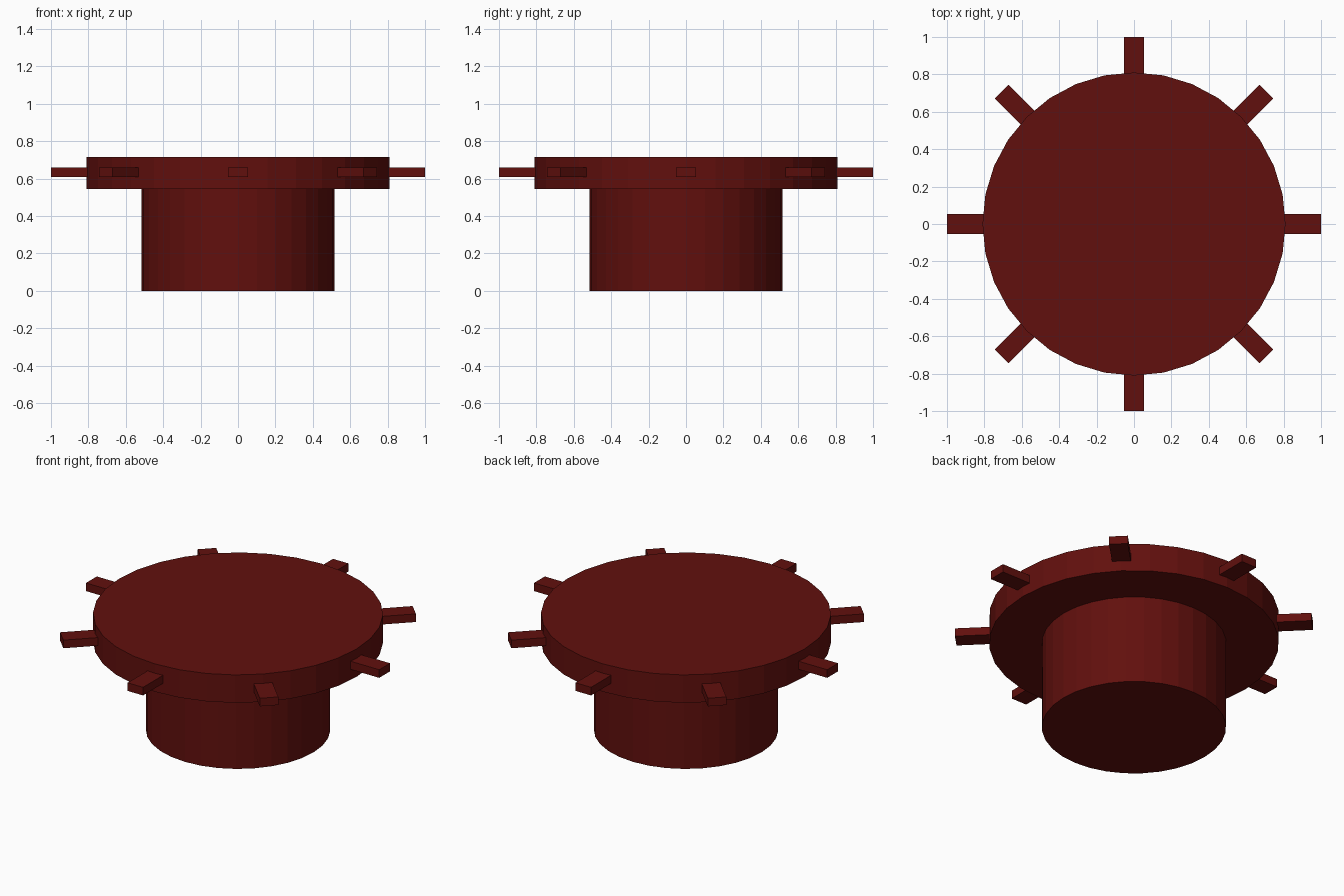
import bpy
from math import cos, sin, pi

if "Cube" in bpy.data.objects:
    bpy.data.objects.remove(bpy.data.objects["Cube"])

red = bpy.data.materials.new("dark_red")
red.diffuse_color = (0.12, 0.005, 0.004, 1)
red.use_nodes = True
red.node_tree.nodes["Principled BSDF"].inputs["Base Color"].default_value = red.diffuse_color


def finish(name):
    obj = bpy.context.object
    obj.name = name
    obj.data.materials.append(red)
    return obj


def cylinder(name, radius, z0, z1):
    bpy.ops.mesh.primitive_cylinder_add(
        vertices=32, radius=radius, depth=z1 - z0, location=(0, 0, (z0 + z1) / 2))
    return finish(name)


# Round stem and wide cap
cylinder("stem", 0.515, 0, 0.545)
cylinder("cap", 0.81, 0.545, 0.717)

# Eight flat pegs radiating from the cap rim
inner, outer = 0.74, 1.0
for i in range(8):
    a = i * pi / 4
    r = (inner + outer) / 2
    bpy.ops.mesh.primitive_cube_add(
        size=1, location=(r * cos(a), r * sin(a), 0.634), rotation=(0, 0, a))
    peg = finish(f"peg_{i + 1}")
    peg.scale = (outer - inner, 0.105, 0.05)
